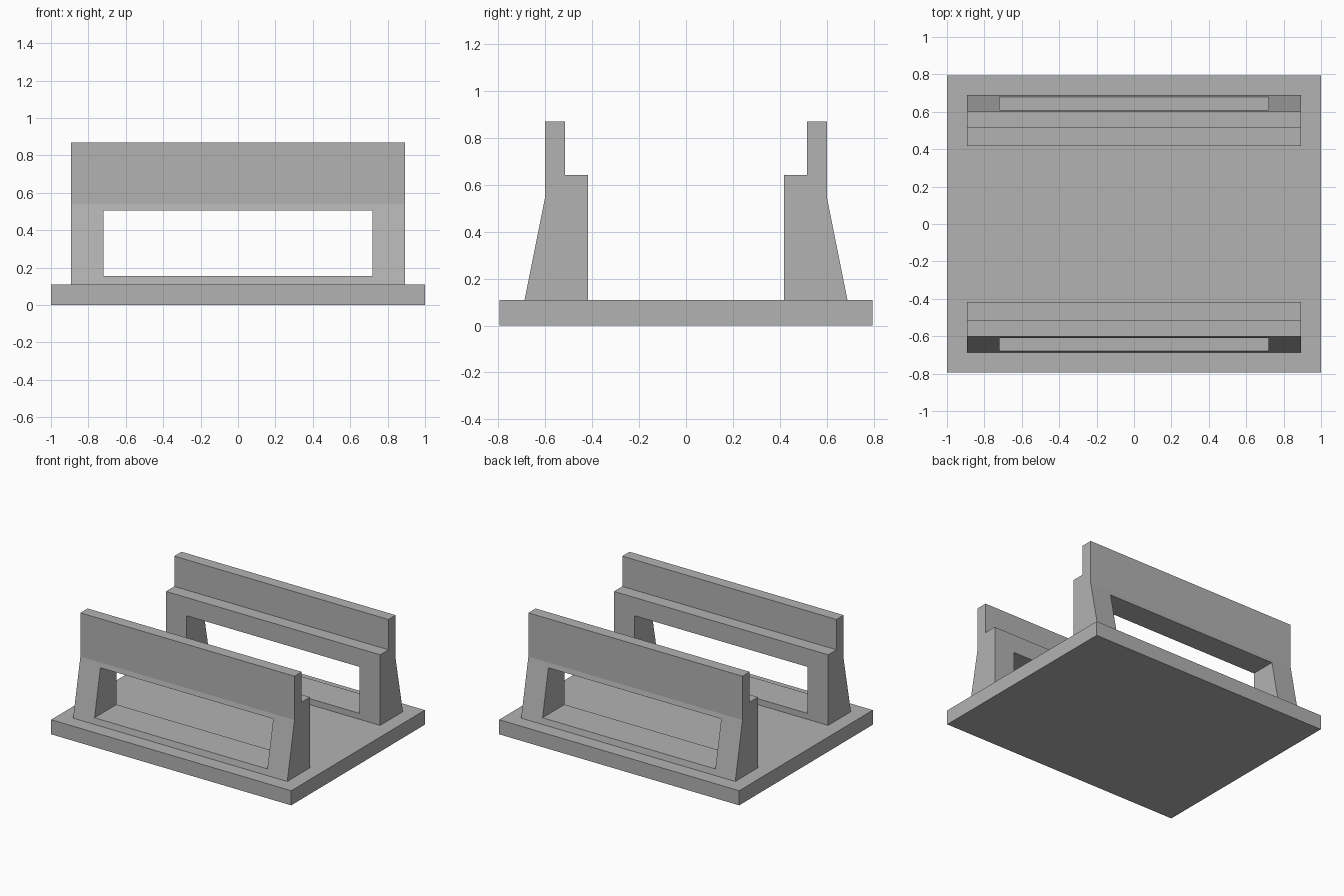
import bpy
import bmesh

cube = bpy.data.objects.get("Cube")
if cube:
    bpy.data.objects.remove(cube, do_unlink=True)

grey = bpy.data.materials.new("plain_grey")
grey.use_nodes = True
colour = (0.45, 0.45, 0.45, 1)
grey.diffuse_color = colour
grey.node_tree.nodes["Principled BSDF"].inputs["Base Color"].default_value = colour


def prism(name, profile, half_width):
    """Extrude a (y, z) profile along x, centred on x = 0."""
    bm = bmesh.new()
    face = bm.faces.new([bm.verts.new((-half_width, y, z)) for y, z in profile])
    grown = bmesh.ops.extrude_face_region(bm, geom=[face])["geom"]
    verts = [v for v in grown if isinstance(v, bmesh.types.BMVert)]
    bmesh.ops.translate(bm, verts=verts, vec=(2 * half_width, 0, 0))
    bmesh.ops.recalc_face_normals(bm, faces=bm.faces)
    mesh = bpy.data.meshes.new(name)
    bm.to_mesh(mesh)
    bm.free()
    mesh.materials.append(grey)
    obj = bpy.data.objects.new(name, mesh)
    bpy.context.collection.objects.link(obj)
    return obj


def box_profile(y0, y1, z0, z1):
    return [(y0, z0), (y1, z0), (y1, z1), (y0, z1)]


BASE_TOP = 0.11

# Flat base plate
prism("base_plate", box_profile(-0.795, 0.795, 0, BASE_TOP), 1)

# Stepped supports with a sloped outer foot, mirrored front to back
support = [(0.417, BASE_TOP), (0.688, BASE_TOP), (0.602, 0.54), (0.602, 0.87),
           (0.516, 0.87), (0.516, 0.642), (0.417, 0.642)]
opening = box_profile(0.3, 0.78, 0.155, 0.505)

for name, side in (("front_support", -1), ("back_support", 1)):
    wall = prism(name, [(side * y, z) for y, z in support], 0.892)
    cutter = prism(name + "_cutter", [(side * y, z) for y, z in opening], 0.72)
    cutter.hide_render = True

    # Long rectangular opening through the wall
    cut = wall.modifiers.new("opening", 'BOOLEAN')
    cut.operation = 'DIFFERENCE'
    cut.solver = 'EXACT'
    cut.object = cutter
    bpy.context.view_layer.objects.active = wall
    bpy.ops.object.modifier_apply(modifier=cut.name)
    bpy.data.objects.remove(cutter, do_unlink=True)
